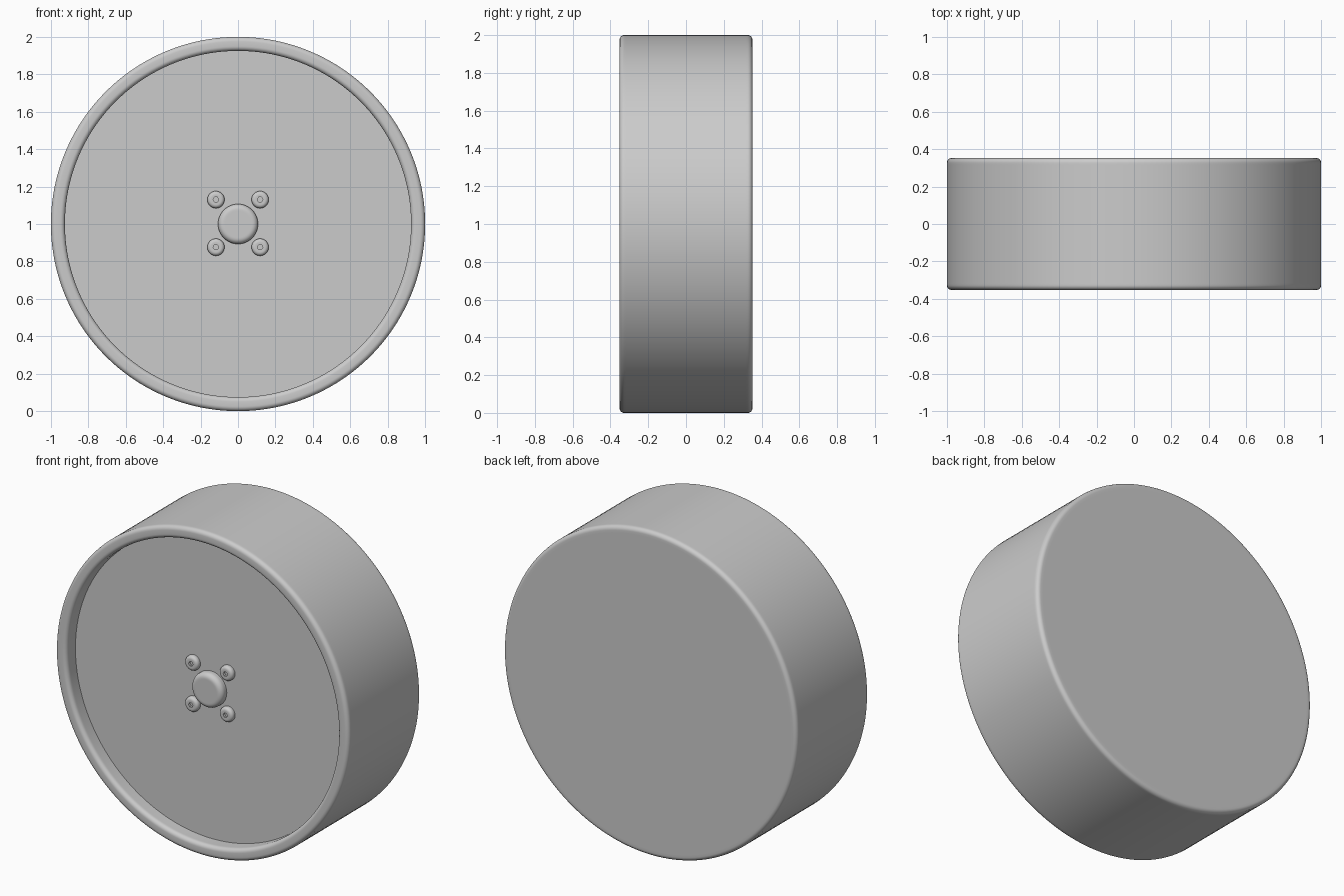
import bpy, bmesh, math

if "Cube" in bpy.data.objects:
    bpy.data.objects.remove(bpy.data.objects["Cube"])

metal = bpy.data.materials.new("plain grey")
metal.diffuse_color = (0.6, 0.6, 0.6, 1)
metal.use_nodes = True
metal.node_tree.nodes["Principled BSDF"].inputs["Base Color"].default_value = metal.diffuse_color


def fillet(cr, cy, rad, a0, a1, n=6):
    """Arc points (radius, y) about a centre, angles in degrees, 90 = +y."""
    pts = []
    for i in range(n + 1):
        a = math.radians(a0 + (a1 - a0) * i / n)
        pts.append((cr + rad * math.cos(a), cy + rad * math.sin(a)))
    return pts


def lathe(name, profile, seg, x=0.0, z=1.0, hex_from=None, caps=(True, True)):
    """Spin a (radius, y) profile about the y axis; rings from hex_from on are hexagonal."""
    bm = bmesh.new()
    rings = []
    for k, (r, y) in enumerate(profile):
        ring = []
        for i in range(seg):
            a = 2 * math.pi * i / seg
            q = r
            if hex_from is not None and k >= hex_from:
                q = r * math.cos(math.pi / 6) / math.cos(a % (math.pi / 3) - math.pi / 6)
            ring.append(bm.verts.new((x + q * math.cos(a), y, z + q * math.sin(a))))
        rings.append(ring)
    for a, b in zip(rings, rings[1:]):
        for i in range(seg):
            j = (i + 1) % seg
            bm.faces.new((a[i], a[j], b[j], b[i]))
    if caps[0]:
        bm.faces.new(rings[0])
    if caps[1]:
        bm.faces.new(rings[-1])
    bmesh.ops.recalc_face_normals(bm, faces=bm.faces)
    me = bpy.data.meshes.new(name)
    bm.to_mesh(me)
    bm.free()
    me.materials.append(metal)
    ob = bpy.data.objects.new(name, me)
    bpy.context.collection.objects.link(ob)
    bpy.ops.object.select_all(action='DESELECT')
    ob.select_set(True)
    bpy.context.view_layer.objects.active = ob
    bpy.ops.object.shade_smooth_by_angle(angle=math.radians(32))
    return ob


W = 0.352       # half width
FLOOR = -0.262  # recessed front face
F = 0.025       # edge rounding

# Wheel body: flat back, rounded rim, shallow front recess
body = [(0.96, W)]
body += fillet(1 - F, W - F, F, 90, 0)
body += [(1.0, W - F - 0.01), (1.0, -W + F + 0.01)]
body += fillet(1 - F, -W + F, F, 0, -90)
body += fillet(0.925 + F, -W + F, F, -90, -180)
body += [(0.925, -W + F + 0.008), (0.925, FLOOR)]
lathe("wheel_body", body, 160)

# Centre hub cap with rounded edge
top = FLOOR - 0.05
hub = [(0.107, FLOOR + 0.005), (0.107, top + 0.034)]
hub += fillet(0.107 - 0.03, top + 0.03, 0.03, 0, -90)
hub += [(0.07, top)]
lathe("hub_cap", hub, 64)

# Four button-head bolts with hex sockets
for sx in (-1, 1):
    for sz in (-1, 1):
        t = FLOOR - 0.03
        bolt = [(0.046, FLOOR + 0.005), (0.046, t + 0.021)]
        bolt += fillet(0.027, t + 0.019, 0.019, 0, -90)
        bolt += [(0.024, t), (0.015, t), (0.015, t + 0.015)]
        lathe("bolt", bolt, 36, 0.118 * sx, 1.003 + 0.127 * sz, hex_from=len(bolt) - 2)
